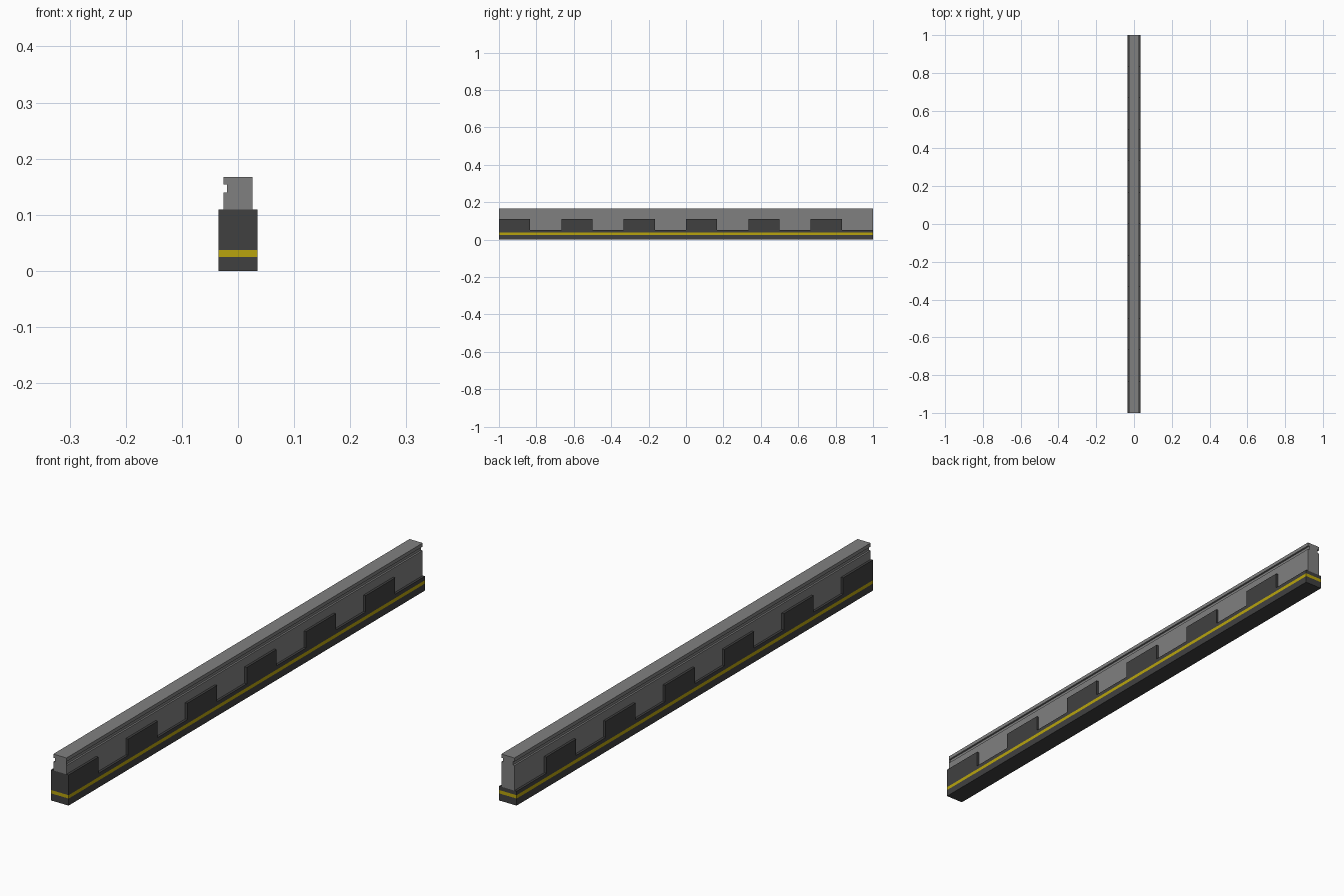
import bpy, bmesh

if "Cube" in bpy.data.objects:
    bpy.data.objects.remove(bpy.data.objects["Cube"])

HALF = 1.0                     # half length along y
W, R = 0.0345, 0.026           # half widths of sleeve and rail
G = 0.0195                     # half width between the groove floors
Z_STRIPE0, Z_STRIPE1, Z_BASE, Z_TOOTH, Z_TOP = 0.025, 0.037, 0.051, 0.109, 0.167


def material(name, rgb):
    m = bpy.data.materials.new(name)
    m.diffuse_color = (*rgb, 1)
    m.use_nodes = True
    m.node_tree.nodes["Principled BSDF"].inputs["Base Color"].default_value = m.diffuse_color
    return m


def extrude(name, outline, vec, mat):
    """Solid made by sweeping a planar outline along vec."""
    bm = bmesh.new()
    face = bm.faces.new([bm.verts.new(p) for p in outline])
    ext = bmesh.ops.extrude_face_region(bm, geom=[face])
    verts = [g for g in ext["geom"] if isinstance(g, bmesh.types.BMVert)]
    bmesh.ops.translate(bm, verts=verts, vec=vec)
    bmesh.ops.recalc_face_normals(bm, faces=bm.faces)
    mesh = bpy.data.meshes.new(name)
    bm.to_mesh(mesh)
    bm.free()
    mesh.materials.append(mat)
    obj = bpy.data.objects.new(name, mesh)
    bpy.context.collection.objects.link(obj)
    return obj


def box(name, half_w, y0, y1, z0, z1, mat):
    ring = [(-half_w, y0, z0), (half_w, y0, z0), (half_w, y0, z1), (-half_w, y0, z1)]
    return extrude(name, ring, (0, y1 - y0, 0), mat)


grey = material("rail_grey", (0.216, 0.216, 0.216))
dark = material("rubber_dark", (0.051, 0.051, 0.051))
yellow = material("stripe_yellow", (0.48, 0.37, 0.004))

# Base and inlaid stripe
box("base", W, -HALF, HALF, 0, Z_STRIPE0, dark)
box("stripe", W, -HALF, HALF, Z_STRIPE0, Z_STRIPE1, yellow)

# Castellated sleeve: six teeth, each followed by an equal gap
step = 2 * HALF / 12
outline = [(-W, HALF, Z_STRIPE1), (-W, -HALF, Z_STRIPE1)]
for i in range(12):
    z = Z_TOOTH if i % 2 == 0 else Z_BASE
    y = -HALF + i * step
    outline += [(-W, y, z), (-W, y + step, z)]
extrude("toothed_sleeve", outline, (2 * W, 0, 0), dark)

# Web of the rail, starting inside the first tooth
box("rail_web", R, -HALF + step - 0.01, HALF, Z_BASE, Z_TOOTH, grey)

# Rail head with a groove along each side
side = [(R, Z_TOOTH), (R, 0.140), (G, 0.140), (G, 0.154), (R, 0.154), (R, Z_TOP)]
profile = side + [(-x, z) for x, z in reversed(side)]
extrude("rail_head", [(x, -HALF, z) for x, z in profile], (0, 2 * HALF, 0), grey)

# Thin plug closing the right groove at the front end
plug = box("groove_plug", (R - G) / 2, -HALF, -HALF + 0.002, 0.140, 0.154, grey)
plug.location.x = (R + G) / 2
